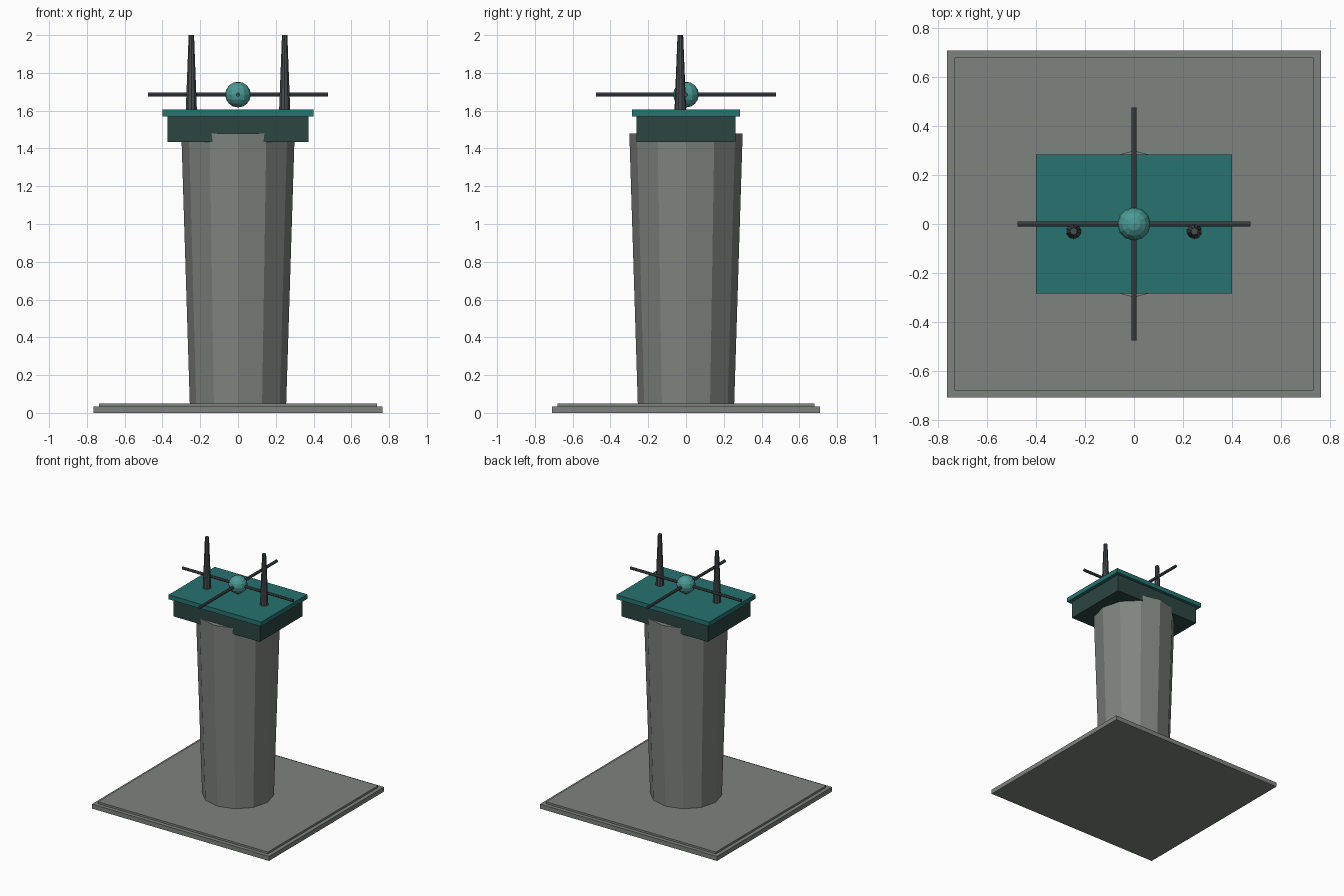
import bpy
from math import pi

if "Cube" in bpy.data.objects:
    bpy.data.objects.remove(bpy.data.objects["Cube"])


def material(name, rgb):
    m = bpy.data.materials.new(name)
    m.diffuse_color = (*rgb, 1)
    m.use_nodes = True
    m.node_tree.nodes["Principled BSDF"].inputs["Base Color"].default_value = m.diffuse_color
    return m


stone = material("stone", (0.21, 0.23, 0.21))
dark_teal = material("dark_teal", (0.025, 0.06, 0.055))
teal = material("teal", (0.02, 0.17, 0.16))
light_teal = material("light_teal", (0.07, 0.32, 0.30))
iron = material("iron", (0.06, 0.075, 0.08))


def finish(name, mat):
    ob = bpy.context.object
    ob.name = name
    ob.data.materials.append(mat)
    return ob


def box(name, sx, sy, z0, z1, mat):
    bpy.ops.mesh.primitive_cube_add(size=1, location=(0, 0, (z0 + z1) / 2))
    ob = finish(name, mat)
    ob.scale = (sx, sy, z1 - z0)
    bpy.ops.object.transform_apply(location=False, rotation=False, scale=True)


def taper(name, x, y, z0, z1, r0, r1, sides, mat):
    bpy.ops.mesh.primitive_cone_add(vertices=sides, radius1=r0, radius2=r1,
                                    depth=z1 - z0, location=(x, y, (z0 + z1) / 2))
    finish(name, mat)


# Stepped base
box("base_plinth", 1.53, 1.42, 0, 0.035, stone)
box("base_step", 1.47, 1.36, 0.035, 0.05, stone)

# Twelve-sided column, widening upwards
taper("column", 0, 0, 0.04, 1.48, 0.255, 0.30, 12, stone)

# Cap block and overhanging slab
box("cap_block", 0.745, 0.525, 1.435, 1.57, dark_teal)
box("cap_slab", 0.80, 0.57, 1.57, 1.605, teal)

# Pair of tapered spikes
for side, x in (("left", -0.247), ("right", 0.247)):
    taper(side + "_spike", x, -0.03, 1.60, 2.0, 0.031, 0.015, 10, iron)

# Ball with crossed rods
bpy.ops.mesh.primitive_uv_sphere_add(segments=12, ring_count=8, radius=0.068,
                                     location=(0, 0, 1.685))
finish("ball", light_teal)
for name, rot in (("rod_across", (0, pi / 2, 0)), ("rod_front_back", (pi / 2, 0, 0))):
    bpy.ops.mesh.primitive_cylinder_add(vertices=8, radius=0.011, depth=0.955,
                                        location=(0, 0, 1.685), rotation=rot)
    finish(name, iron)
